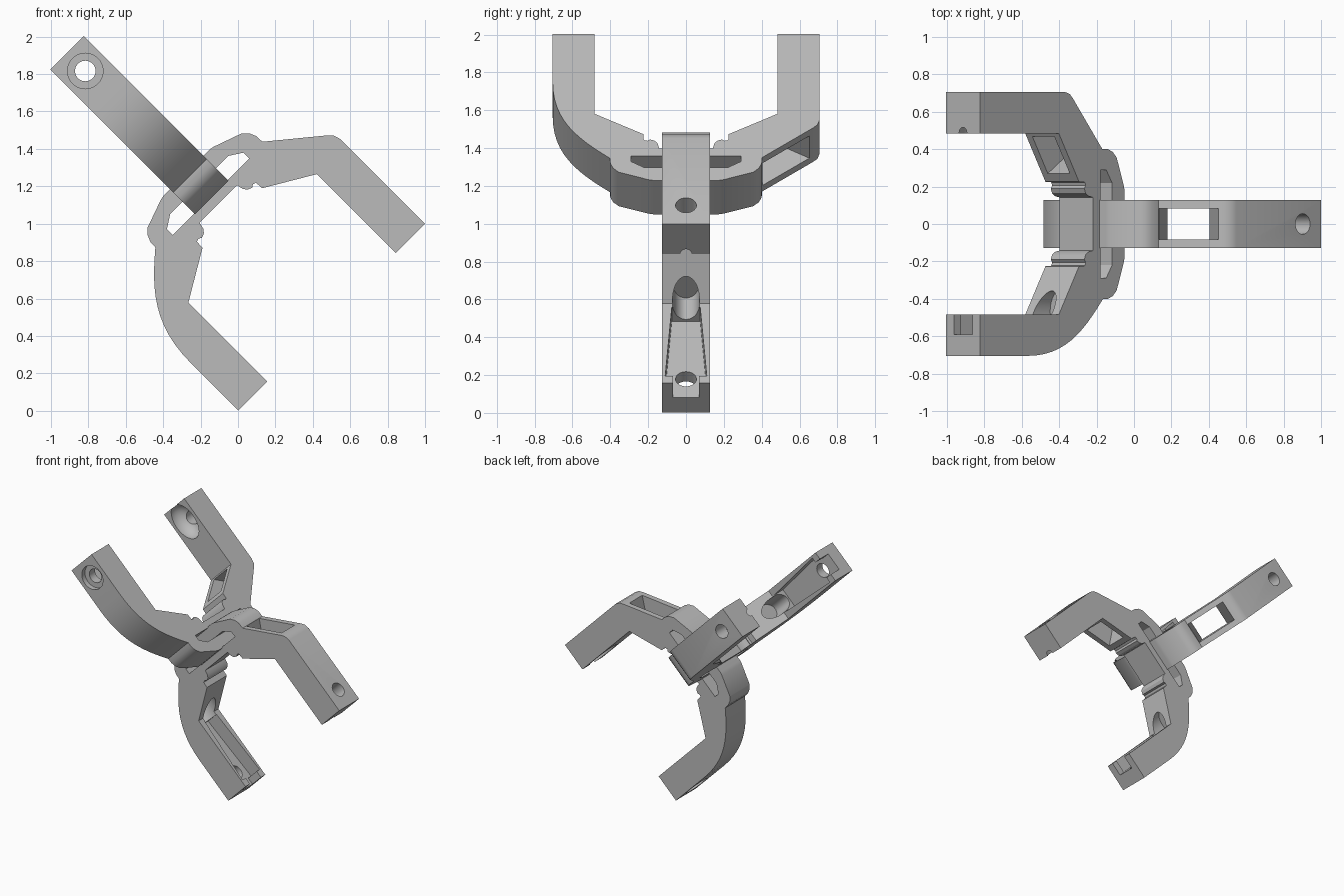
import bpy, bmesh, math
from mathutils import Matrix, Vector

cube = bpy.data.objects.get("Cube")
if cube:
    bpy.data.objects.remove(cube)

R = math.sqrt(0.5)
HALF = 0.127        # half thickness of each bracket

grey = bpy.data.materials.new("plain grey")
grey.use_nodes = True
COLOUR = (0.5, 0.5, 0.5, 1)
grey.diffuse_color = COLOUR
grey.node_tree.nodes["Principled BSDF"].inputs["Base Color"].default_value = COLOUR


def make(name, bm):
    bmesh.ops.recalc_face_normals(bm, faces=bm.faces[:])
    mesh = bpy.data.meshes.new(name)
    bm.to_mesh(mesh)
    bm.free()
    mesh.materials.append(grey)
    ob = bpy.data.objects.new(name, mesh)
    bpy.context.collection.objects.link(ob)
    return ob


def prism(name, points, start, sweep):
    """Extrude a flat outline; start maps each 2D point to 3D."""
    bm = bmesh.new()
    face = bm.faces.new([bm.verts.new(start(*p)) for p in points])
    out = bmesh.ops.extrude_face_region(bm, geom=[face])
    moved = [v for v in out["geom"] if isinstance(v, bmesh.types.BMVert)]
    bmesh.ops.translate(bm, verts=moved, vec=sweep)
    return make(name, bm)


def side_prism(name, points, half):
    return prism(name, points, lambda w, d: (w, -half, d), (0, 2 * half, 0))


def cylinder(name, axis, centre, length, ry, rx):
    bm = bmesh.new()
    bmesh.ops.create_cone(bm, cap_ends=True, segments=40, radius1=1, radius2=1, depth=length)
    turn = Matrix.Rotation(math.pi / 2, 4, 'Y') if axis == 'w' else Matrix()
    bm.transform(Matrix.Translation(centre) @ turn @ Matrix.Diagonal((rx, ry, 1, 1)))
    return make(name, bm)


# Bracket outline: x runs along the spine, z along the arms
hub_inner = [(0.485, 1), (0.485, 0.403), (0.226, 0.25), (0.223, 0.205), (0.205, 0.2),
             (0.19, 0.21), (0.165, 0.2), (0.15, 0.18), (0.142, 0.144)]
outline = hub_inner + [(-w, d) for w, d in reversed(hub_inner)]
# curved arm, from its tip down to the hub
outline += [(-0.705, 1), (-0.705, 0.64)]
curve = [Vector(p) for p in ((-0.705, 0.64), (-0.705, 0.36), (-0.58, 0.22), (-0.402, 0.07))]
for i in range(1, 13):
    t = i / 12
    p = (curve[0] * (1 - t) ** 3 + curve[1] * 3 * t * (1 - t) ** 2
         + curve[2] * 3 * t * t * (1 - t) + curve[3] * t ** 3)
    outline.append(tuple(p))
knuckle = [(-0.4, 0.03), (-0.385, -0.005), (-0.355, -0.035), (-0.2, -0.09), (-0.175, -0.095)]
outline += knuckle + [(-w, d) for w, d in reversed(knuckle)]
# bevelled arm
outline += [(0.402, 0.075), (0.67, 0.295), (0.695, 0.32), (0.707, 0.36), (0.707, 1)]
bracket = side_prism("bracket", outline, HALF)

cutters = []

# Interlocking slot through the hub
slot = [(0.22, 0), (0.29, 0.045), (0.29, 0.088)]
cutters.append(side_prism("slot_cutter", slot + [(-w, d) for w, d in reversed(slot)], 0.3))

# Tapered window through the bevelled elbow
window = [(a * R + b * R, a * R - b * R) for a, b in
          ((0.32, 0.33), (0.675, 0.33), (0.585, -0.05), (0.395, -0.05))]
cutters.append(side_prism("window_cutter", window, 0.083))

# Screw holes, counterbore and oval pocket at the arm tips
for side in (-1, 1):
    cutters.append(cylinder("hole_cutter", 'w', (side * 0.6, 0, 0.862), 0.4, 0.055, 0.055))
cutters.append(cylinder("counterbore_cutter", 'w', (-0.71, 0, 0.862), 0.09, 0.095, 0.095))
bm = bmesh.new()
bmesh.ops.create_uvsphere(bm, u_segments=32, v_segments=16, radius=1)
bm.transform(Matrix.Translation((0.485, 0, 0.862)) @ Matrix.Diagonal((0.11, 0.1, 0.145, 1)))
cutters.append(make("pocket_cutter", bm))

# Tapered groove on the inside of the curved arm, and its round run-out
groove = [(0.07, 1.05), (0.07, 0.945), (0.11, 0.945), (0.075, 0.43)]
groove += [(-h, d) for h, d in reversed(groove)]
cutters.append(prism("groove_cutter", groove, lambda h, d: (-0.592, h, d), (0.15, 0, 0)))
cutters.append(cylinder("runout_cutter", 'd', (-0.468, 0, 0.435), 0.33, 0.071, 0.11))

for cutter in cutters:
    cutter.hide_render = True
    mod = bracket.modifiers.new("cut", 'BOOLEAN')
    mod.operation = 'DIFFERENCE'
    mod.solver = 'EXACT'
    mod.object = cutter

# Freeze the cuts, then drop the helpers
bpy.context.view_layer.update()
final = bpy.data.meshes.new_from_object(bracket.evaluated_get(bpy.context.evaluated_depsgraph_get()))
final.name = "bracket_mesh"
for helper in cutters + [bracket]:
    bpy.data.objects.remove(helper)
final.materials.clear()
final.materials.append(grey)

# Two identical brackets locked together at right angles
u, a, y = Vector((R, 0, R)), Vector((R, 0, -R)), Vector((0, 1, 0))
for name, axes in (("lower_bracket", (u, -y, a)), ("upper_bracket", (y, -u, -a))):
    ob = bpy.data.objects.new(name, final.copy())
    bpy.context.collection.objects.link(ob)
    ob.matrix_world = Matrix.Translation((-0.207, 0, 1.207)) @ Matrix(axes).transposed().to_4x4()
    bpy.ops.object.select_all(action='DESELECT')
    ob.select_set(True)
    bpy.context.view_layer.objects.active = ob
    bpy.ops.object.shade_smooth_by_angle(angle=math.radians(30))
